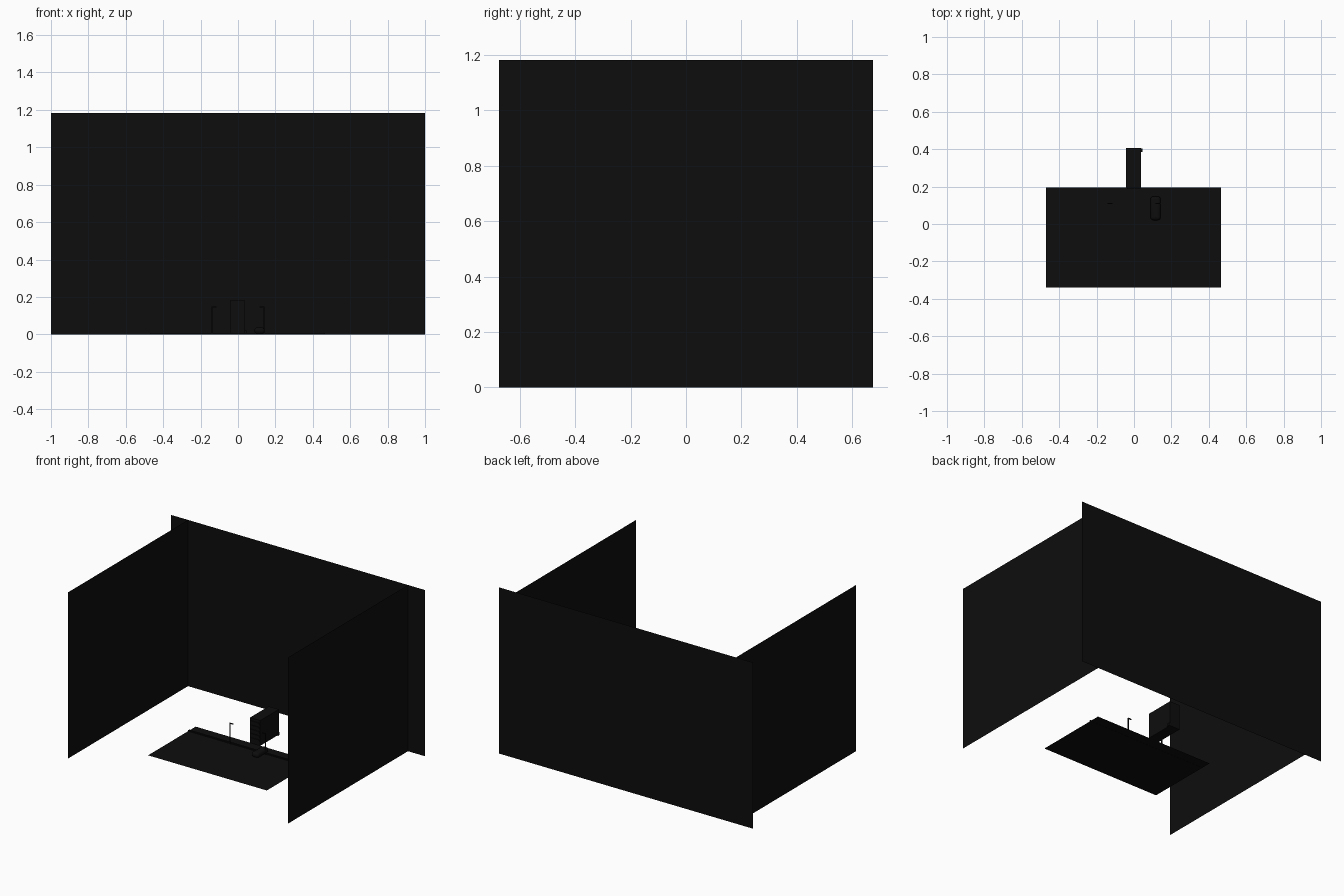
import bpy
from math import radians

if "Cube" in bpy.data.objects:
    bpy.data.objects.remove(bpy.data.objects["Cube"])

black = bpy.data.materials.new("matte_black")
black.diffuse_color = (0.004, 0.004, 0.004, 1)
black.use_nodes = True
black.node_tree.nodes["Principled BSDF"].inputs["Base Color"].default_value = black.diffuse_color


def mesh(name, verts, faces):
    me = bpy.data.meshes.new(name)
    me.from_pydata(verts, [], faces)
    ob = bpy.data.objects.new(name, me)
    bpy.context.collection.objects.link(ob)
    me.materials.append(black)
    return ob


def sheet(name, a, b, c, d):
    return mesh(name, [a, b, c, d], [(0, 1, 2, 3)])


def box(name, lo, hi, bevel=0, segments=1):
    bpy.ops.mesh.primitive_cube_add(size=1, location=[(a + b) / 2 for a, b in zip(lo, hi)])
    ob = bpy.context.object
    ob.name = name
    ob.scale = [b - a for a, b in zip(lo, hi)]
    bpy.ops.object.transform_apply(location=False, rotation=False, scale=True)
    ob.data.materials.append(black)
    if bevel:
        m = ob.modifiers.new("round", 'BEVEL')
        m.width = bevel
        m.segments = segments
        bpy.ops.object.shade_smooth_by_angle(angle=radians(40))
    return ob


# Room walls: single sheets, back wall runs past the side walls
X, Y, H, S = 1.0, 0.675, 1.183, 0.866
sheet("back_wall", (-X, Y, 0), (X, Y, 0), (X, Y, H), (-X, Y, H))
for side, s in (("left", -1), ("right", 1)):
    sheet(side + "_wall", (s * S, -Y, 0), (s * S, Y, 0), (s * S, Y, H), (s * S, -Y, H))

# Flat base with a slim raised ledge along its back
x0, x1 = -0.47, 0.465
sheet("base_sheet", (x0, -0.34, 0.001), (x1, -0.34, 0.001), (x1, 0.195, 0.001), (x0, 0.195, 0.001))
box("rear_ledge", (x0, 0.11, 0), (x1, 0.122, 0.008))

# Upright cabinet behind the base, with front ribs and small foot
box("cabinet", (-0.042, 0.195, 0), (0.038, 0.405, 0.18))
for i in range(5):
    z = 0.03 + i * 0.03
    box("cabinet_rib", (-0.038, 0.188, z), (0.034, 0.196, z + 0.012))
box("cabinet_foot", (0.036, 0.385, 0.0), (0.046, 0.403, 0.02))

# Pair of thin hooked posts
for side, s in (("left", -1), ("right", 1)):
    a, b = sorted((s * 0.143, s * 0.137))
    box(side + "_post", (a, 0.107, 0), (b, 0.113, 0.148))
    a, b = sorted((s * 0.143, s * 0.115))
    box(side + "_hook", (a, 0.107, 0.143), (b, 0.113, 0.149))

# Small rounded hand piece on the base
box("hand_piece", (0.088, 0.02, 0.001), (0.143, 0.148, 0.038), 0.017, 4)
